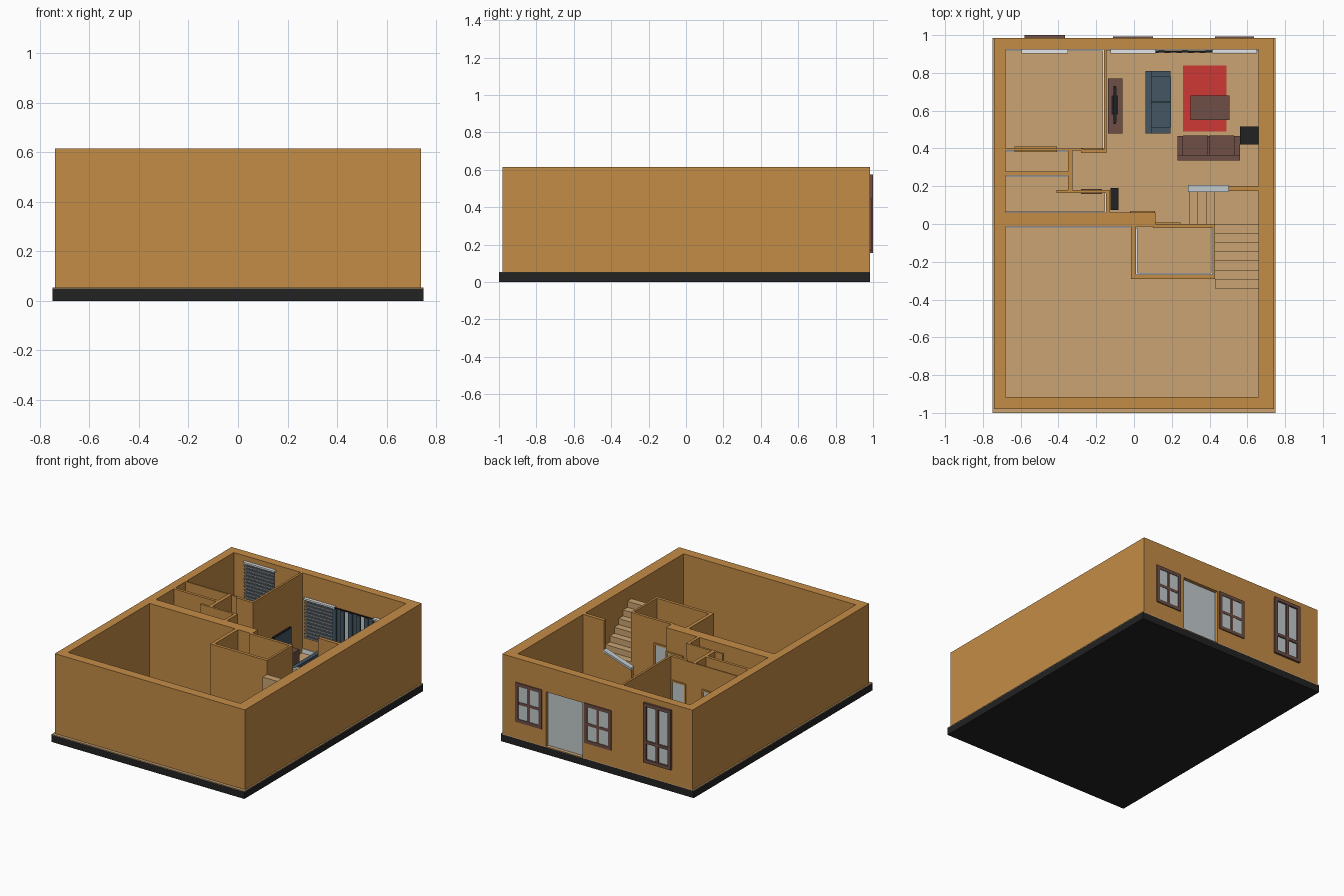
import bpy, bmesh, math
from mathutils import Matrix, Vector

if "Cube" in bpy.data.objects:
    bpy.data.objects.remove(bpy.data.objects["Cube"])


def material(name, r, g, b):
    lin = [((c / 255 + 0.055) / 1.055) ** 2.4 if c > 10 else c / 3294 for c in (r, g, b)]
    m = bpy.data.materials.new(name)
    m.diffuse_color = (*lin, 1)
    m.use_nodes = True
    m.node_tree.nodes["Principled BSDF"].inputs["Base Color"].default_value = m.diffuse_color
    return m


OCHRE = material("ochre wall", 196, 140, 70)
TAN = material("tan floor", 202, 164, 114)
BLACK = material("black", 34, 34, 34)
BROWN = material("brown wood", 110, 79, 69)
BLUE = material("slate blue", 68, 86, 98)
RED = material("red", 205, 56, 52)
GREY = material("light grey", 194, 201, 204)
WHITE = material("white", 232, 233, 234)


def boxes(name, mat, items, tilt=0):
    """One object from boxes given as (x0, x1, y0, y1, z0, z1)."""
    bm = bmesh.new()
    for x0, x1, y0, y1, z0, z1 in items:
        mid = Vector((x0 + x1, y0 + y1, z0 + z1)) / 2
        size = Matrix.Diagonal((x1 - x0, y1 - y0, z1 - z0, 1))
        bmesh.ops.create_cube(bm, size=1, matrix=Matrix.Translation(mid)
                              @ Matrix.Rotation(tilt, 4, 'X') @ size)
    me = bpy.data.meshes.new(name)
    bm.to_mesh(me)
    bm.free()
    me.materials.append(mat)
    ob = bpy.data.objects.new(name, me)
    bpy.context.collection.objects.link(ob)
    return ob


F, T = 0.055, 0.616      # floor level, wall top

# Base slab and floor
boxes("base", BLACK, [(-.75, .75, -1, .985, 0, .05)])
boxes("floor", TAN, [(-.75, .75, -1, .985, .05, F)])

# Outer walls, with a doorway through the back wall
boxes("outer_walls", OCHRE, [
    (-.74, -.68, -.98, .985, F, T), (.66, .74, -.98, .985, F, T),
    (-.68, .66, -.98, -.915, F, T),
    (-.68, .115, .925, .985, F, T), (.40, .66, .925, .985, F, T),
    (.115, .40, .925, .985, .44, T)])

# Inner walls in plan: x0, x1, y0, y1
plan = [
    (-.16, -.145, .375, .925), (-.28, -.145, .375, .395), (-.68, -.27, .39, .40),
    (-.35, -.325, .18, .395), (-.68, -.35, .257, .277), (-.41, -.13, .165, .18),
    (-.148, -.127, .06, .18), (-.68, .115, -.012, .06),
    (-.015, .01, -.29, -.012), (-.015, .43, -.29, -.268),
    (.415, .43, -.29, 0), (.10, .43, -.02, 0), (.50, .66, .175, .20)]
boxes("inner_walls", OCHRE, [(*p, F, T) for p in plan])

# Skirting strips
boxes("skirting", WHITE, [(*p, F, F + .03) for p in [
    (-.168, -.16, .40, .925), (-.68, -.16, .917, .925), (-.68, -.35, .249, .257),
    (-.68, -.35, .382, .39), (-.68, -.127, .06, .066), (-.68, -.015, -.02, -.012),
    (.01, .018, -.268, -.02), (.407, .415, -.268, -.02), (.01, .415, -.268, -.26),
    (-.156, -.148, .06, .165), (-.145, .66, .919, .925)]])


# Windows: frame, bars and glass on the back wall
def window(name, x0, x1, z0, z1, bar_z, y1):
    f, y0, xm = .024, .983, (x0 + x1) / 2
    boxes(name + "_frame", BROWN, [
        (x0, x0 + f, y0, y1, z0, z1), (x1 - f, x1, y0, y1, z0, z1),
        (x0 + f, x1 - f, y0, y1, z0, z0 + f), (x0 + f, x1 - f, y0, y1, z1 - f, z1),
        (xm - .01, xm + .01, y0, y1 - .002, z0 + f, z1 - f),
        (x0 + f, x1 - f, y0, y1 - .002, bar_z - .01, bar_z + .01)])
    boxes(name + "_glass", GREY, [(x0 + f, x1 - f, y0, .988, z0 + f, z1 - f)])
    # Blind on the room side
    boxes(name + "_inner_glass", BLUE, [(x0, x1, .92, .926, z0, z1)])
    n = round((z1 - z0) / .024)
    boxes(name + "_blind_slats", WHITE,
          [(x0 - .01, x1 + .01, .908, .911, z0 + (i + .1) * .024, z0 + (i + .85) * .024)
           for i in range(n)], math.radians(25))
    boxes(name + "_blind_rail", WHITE, [(x0 - .015, x1 + .015, .903, .925, z1 - .006, z1 + .006)])


window("right_window", .43, .635, .17, .447, .305, .992)
window("middle_window", -.11, .10, .165, .445, .30, .992)
window("tall_window", -.58, -.365, .155, .575, .30, 1.0)

# Sliding back door and its curtain
boxes("back_door", GREY, [(.115, .40, .945, .96, F, .44)])
w = .031
boxes("curtain", BLUE, [(.10 + i * w, .10 + (i + 1) * w, .904 + .008 * (i % 2), .912 + .008 * (i % 2),
                         .07, .44) for i in range(10) if i not in (3, 7)])
boxes("curtain_rod", BLACK, [(.09, .42, .908, .916, .44, .447)])

# Inner doors
doors = [(-.268, -.175, .39, .40), (-.62, -.42, .384, .406),
         (.125, .235, -.004, .006), (-.01, .10, .055, .065)]
boxes("inner_doors", GREY, [(x0, x1, y0, y1, F, .44) for x0, x1, y0, y1 in doors])
boxes("inner_door_frames", OCHRE, [b for x0, x1, y0, y1 in doors for b in (
    (x0 - .012, x0, y0 - .003, y1 + .003, F, .452), (x1, x1 + .012, y0 - .003, y1 + .003, F, .452),
    (x0, x1, y0 - .003, y1 + .003, .44, .452))])
boxes("dark_door", BROWN, [(-.28, -.17, .16, .185, F, .44)])

# Staircase: three steps, a landing, then seven steps towards the front
r = .0423
steps = [(.29 + i * .045, .335 + i * .045, 0, .175, F, F + r * (i + 1)) for i in range(3)]
steps.append((.425, .66, 0, .175, F, F + 4 * r))
steps += [(.43, .66, -(i + 1) * .0486, -i * .0486, F, F + r * (i + 5)) for i in range(7)]
boxes("stairs", TAN, steps)

# Sloping half wall and handrail beside the first steps
def sloped(name, mat, y0, y1, low0, low1, high0, high1):
    ob = boxes(name, mat, [(.285, .50, y0, y1, 0, 1)])
    for v in ob.data.vertices:
        left = v.co.x < .4
        if v.co.z > .5:
            v.co.z = high0 if left else high1
        else:
            v.co.z = low0 if left else low1


sloped("stair_half_wall", OCHRE, .178, .198, F, F, .325, .395)
sloped("handrail", GREY, .17, .207, .325, .395, .34, .41)


# Sofas: built facing +y around the origin, then turned and placed
def sofa(name, mat, x, y, length, turn):
    h, d, a = length / 2, .065, .03
    items = [(-h, h, -d, d, F + .012, F + .045),
             (-h, h, -d, -d + .03, F + .045, .172),
             (-h, -h + a, -d + .03, d, F + .045, .135), (h - a, h, -d + .03, d, F + .045, .135),
             (-h + a, -.002, -d + .03, d + .003, F + .045, .118),
             (.002, h - a, -d + .03, d + .003, F + .045, .118)]
    items += [(sx * (h - .02) - .008, sx * (h - .02) + .008, sy * .05 - .008, sy * .05 + .008,
               F, F + .012) for sx in (-1, 1) for sy in (-1, 1)]
    ob = boxes(name, mat, items)
    ob.data.transform(Matrix.Translation((x, y, 0)) @ Matrix.Rotation(turn, 4, 'Z'))


sofa("blue_sofa", BLUE, .127, .645, .33, -math.pi / 2)
sofa("brown_sofa", BROWN, .395, .40, .33, 0)

# Rug and coffee table
boxes("rug", RED, [(.26, .49, .49, .84, F, F + .005)])
boxes("coffee_table", BROWN, [(.30, .505, .55, .68, .115, .13)] + [
    (x, x + .015, y, y + .015, F, .115) for x in (.31, .48) for y in (.56, .655)])

# Television on its stand
boxes("tv_stand", BROWN, [(-.138, -.062, .48, .77, F, .16)])
boxes("television", BLACK, [(-.108, -.094, .53, .73, .19, .325),
                            (-.106, -.096, .61, .65, .165, .19),
                            (-.118, -.084, .58, .68, .16, .166)])
boxes("television_screen", BLUE, [(-.094, -.092, .537, .723, .197, .318)])

# Black stove by the right wall and black cabinet by the hall
boxes("stove", BLACK, [(.56, .66, .42, .515, F, .22)])
boxes("hall_cabinet", BLACK, [(-.125, -.083, .075, .19, F, .26)])
